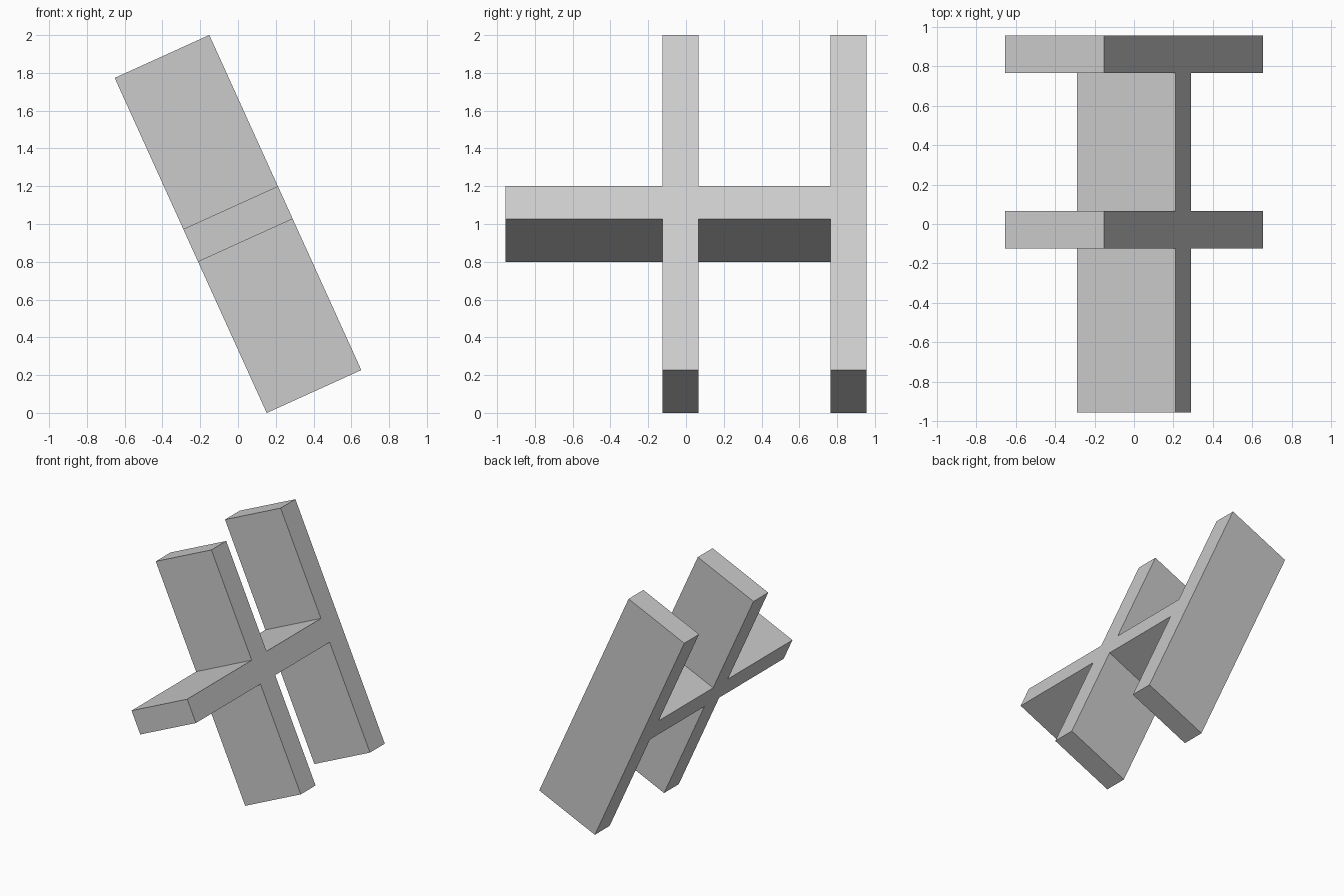
import bpy
import bmesh
import math
from mathutils import Matrix

cube = bpy.data.objects.get("Cube")
if cube:
    bpy.data.objects.remove(cube, do_unlink=True)

# Plain grey material
grey = bpy.data.materials.new("plain_grey")
grey.use_nodes = True
colour = (0.6, 0.6, 0.6, 1)
grey.diffuse_color = colour
grey.node_tree.nodes["Principled BSDF"].inputs["Base Color"].default_value = colour

WIDTH, HALF_LENGTH, HALF_BAR = 0.55, 0.974, 0.095
TILT = math.radians(24.4)

# Upper half of the outline: crossbar, middle upright, end upright
upper = [(-0.955, HALF_BAR)]
for start, end in ((-0.125, 0.065), (0.765, 0.955)):
    upper += [(start, HALF_BAR), (start, HALF_LENGTH), (end, HALF_LENGTH)]
    if end < 0.9:
        upper.append((end, HALF_BAR))

# Mirror the outline downwards, then extrude it across the width
outline = upper + [(y, -z) for y, z in reversed(upper)]
bm = bmesh.new()
face = bm.faces.new([bm.verts.new((-WIDTH / 2, y, z)) for y, z in outline])
result = bmesh.ops.extrude_face_region(bm, geom=[face], use_keep_orig=True)
moved = [v for v in result["geom"] if isinstance(v, bmesh.types.BMVert)]
bmesh.ops.translate(bm, verts=moved, vec=(WIDTH, 0, 0))
bmesh.ops.recalc_face_normals(bm, faces=bm.faces)

# Lean the whole frame towards its right
lean = Matrix.Translation((0, 0, 1)) @ Matrix.Rotation(-TILT, 4, "Y")
bmesh.ops.transform(bm, matrix=lean, verts=bm.verts)

mesh = bpy.data.meshes.new("leaning_frame")
bm.to_mesh(mesh)
bm.free()
mesh.materials.append(grey)
frame = bpy.data.objects.new("leaning_frame", mesh)
bpy.context.collection.objects.link(frame)
